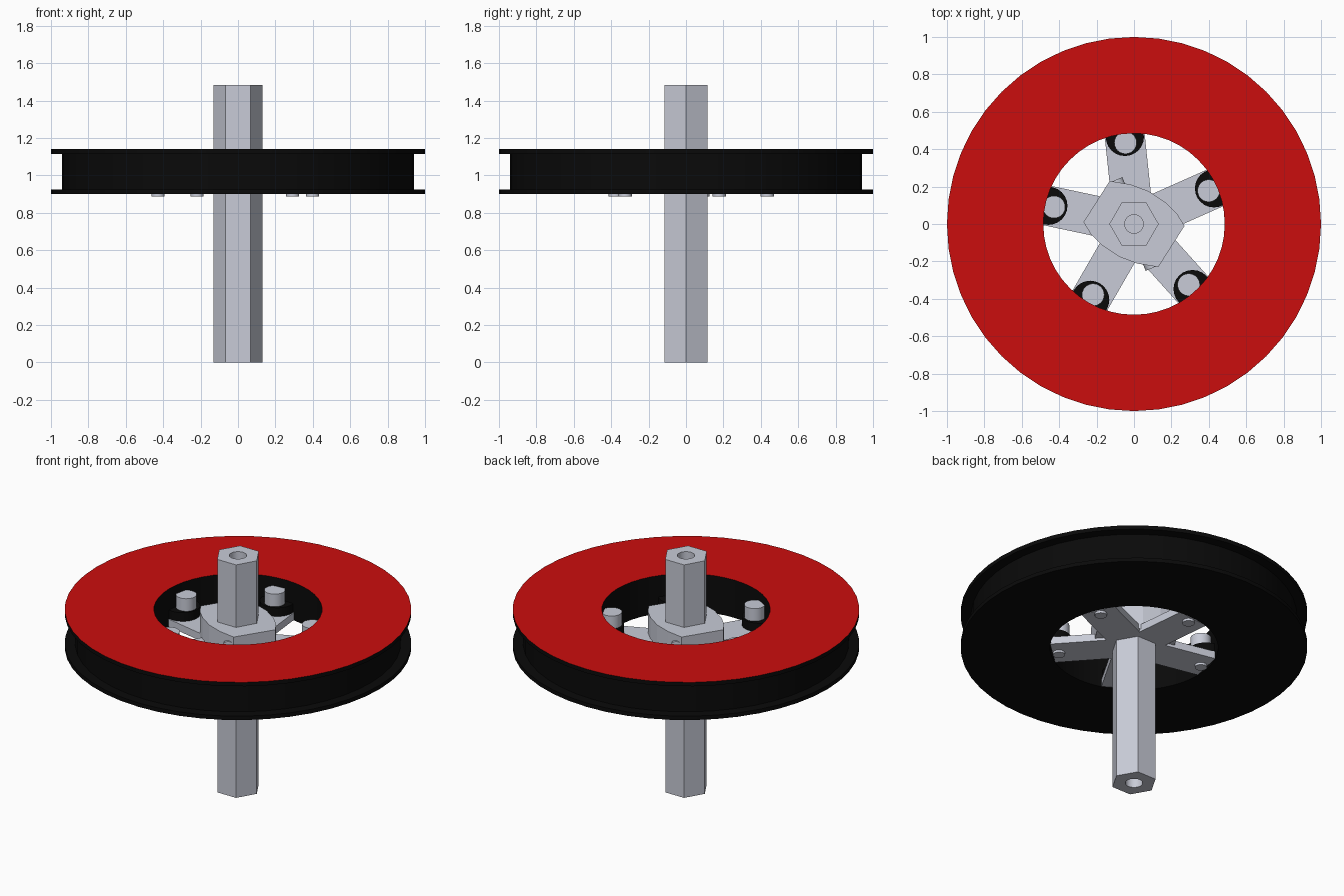
import bpy, bmesh, math
from math import sin, cos, pi, radians
from mathutils import Matrix

cube = bpy.data.objects.get("Cube")
if cube:
    bpy.data.objects.remove(cube)


def material(name, rgb):
    m = bpy.data.materials.new(name)
    m.use_nodes = True
    m.diffuse_color = (*rgb, 1)
    m.node_tree.nodes["Principled BSDF"].inputs["Base Color"].default_value = (*rgb, 1)
    return m


STEEL = material("pale steel", (0.58, 0.6, 0.68))
BLACK = material("black rubber", (0.003, 0.003, 0.003))
RED = material("red face", (0.6, 0.004, 0.004))


def finish(name, bm, mats, smooth=False):
    bmesh.ops.recalc_face_normals(bm, faces=bm.faces)
    mesh = bpy.data.meshes.new(name)
    bm.to_mesh(mesh)
    bm.free()
    for m in mats:
        mesh.materials.append(m)
    ob = bpy.data.objects.new(name, mesh)
    bpy.context.collection.objects.link(ob)
    if smooth:
        bpy.ops.object.select_all(action="DESELECT")
        ob.select_set(True)
        bpy.context.view_layer.objects.active = ob
        bpy.ops.object.shade_smooth_by_angle(angle=radians(30))
    return ob


def lathe(bm, loops):
    """Join closed rings of points into a tube that closes on itself."""
    rings = [[bm.verts.new(p) for p in ring] for ring in loops]
    n = len(rings[0])
    for i, a in enumerate(rings):
        b = rings[(i + 1) % len(rings)]
        for j in range(n):
            bm.faces.new((a[j], a[(j + 1) % n], b[(j + 1) % n], b[j]))


def ring(radius, z, n):
    return [(radius * cos(2 * pi * i / n), radius * sin(2 * pi * i / n), z) for i in range(n)]


def hex_ring(radius, z, n):
    """Hexagon outline sampled at n equal angles, with corners on the x axis."""
    pts = []
    for i in range(n):
        a = 2 * pi * i / n
        r = radius * cos(pi / 6) / cos(a % (pi / 3) - pi / 6)
        pts.append((r * cos(a), r * sin(a), z))
    return pts


def prism(name, outline, z0, z1, mat):
    bm = bmesh.new()
    face = bm.faces.new([bm.verts.new((x, y, z0)) for x, y in outline])
    top = bmesh.ops.extrude_face_region(bm, geom=[face])["geom"]
    bmesh.ops.translate(bm, vec=(0, 0, z1 - z0),
                        verts=[v for v in top if isinstance(v, bmesh.types.BMVert)])
    return finish(name, bm, [mat])


def cylinder(name, r, length, matrix, mat):
    bm = bmesh.new()
    bmesh.ops.create_cone(bm, cap_ends=True, segments=24, radius1=r, radius2=r,
                          depth=length, matrix=matrix)
    return finish(name, bm, [mat], True)


def upright(name, r, x, y, z0, z1, mat):
    return cylinder(name, r, z1 - z0, Matrix.Translation((x, y, (z0 + z1) / 2)), mat)


# Flanged rim with a red upper face
bm = bmesh.new()
section = [(0.485, 0.9), (1, 0.9), (1, 0.925), (0.94, 0.925),
           (0.94, 1.115), (1, 1.115), (1, 1.14), (0.485, 1.14)]
lathe(bm, [ring(r, z, 48) for r, z in section])
for f in bm.faces:
    if f.calc_center_median().z > 1.139:
        f.material_index = 1
finish("rim", bm, [BLACK, RED], True)

# Hexagonal shaft with a through bore
bm = bmesh.new()
lathe(bm, [hex_ring(0.132, 0, 24), hex_ring(0.132, 1.483, 24),
           ring(0.05, 1.483, 24), ring(0.05, 0, 24)])
finish("shaft", bm, [STEEL], True)

# Hub block: one curved side, repeated by a half turn
side = [(-0.27, 0.01), (-0.13, 0.23), (-0.02, 0.212), (0.08, 0.175), (0.17, 0.115), (0.23, 0.055)]
prism("hub", side + [(-x, -y) for x, y in side], 0.92, 1.085, STEEL)

# Five-armed spoke plate
half, tip = 0.107, 0.474
angles = [radians(24 + 72 * i) for i in range(5)]
star = []
for a in angles:
    for s in (-half, half):
        star.append((tip * cos(a) - s * sin(a), tip * sin(a) + s * cos(a)))
    notch = half / sin(pi / 5)
    star.append((notch * cos(a + pi / 5), notch * sin(a + pi / 5)))
prism("spoke_plate", star, 0.903, 0.95, STEEL)

# Bosses and bolts at the arm ends
for i, a in enumerate(angles, 1):
    c, s = cos(a), sin(a)
    upright(f"boss_{i}", 0.102, 0.468 * c, 0.468 * s, 0.94, 1.005, BLACK)
    upright(f"bolt_{i}", 0.06, 0.437 * c, 0.437 * s, 0.945, 1.085, STEEL)
    upright(f"bolt_end_{i}", 0.035, 0.437 * c, 0.437 * s, 0.888, 0.95, STEEL)

# Set screws through the hub sides
for i, a in enumerate((radians(-67), radians(113)), 1):
    turn = Matrix.Rotation(a, 4, "Z") @ Matrix.Translation((0.19, 0, 1.01)) @ Matrix.Rotation(pi / 2, 4, "Y")
    cylinder(f"set_screw_{i}", 0.04, 0.13, turn, STEEL)
